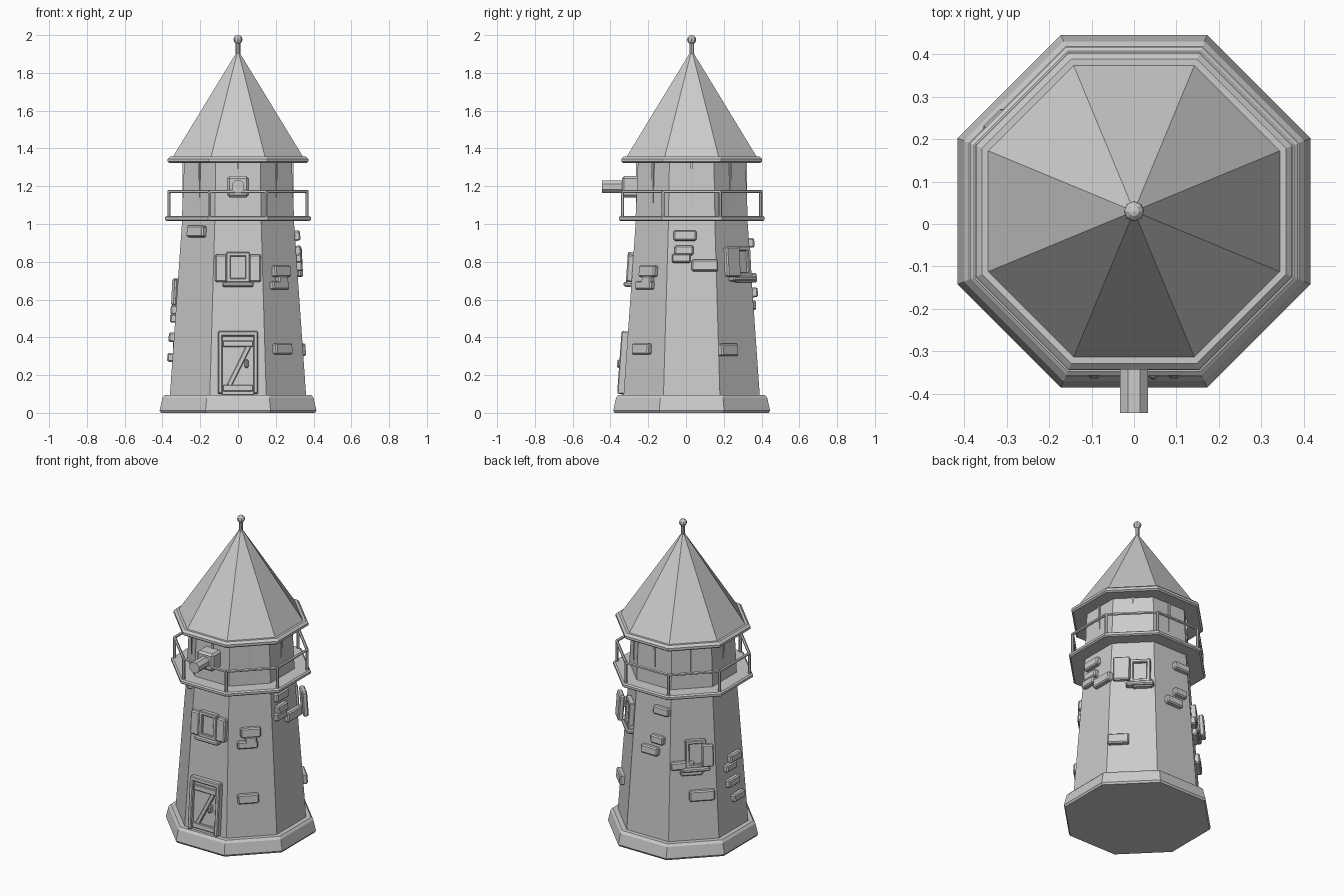
import bpy, bmesh, math
from mathutils import Matrix, Vector

cube = bpy.data.objects.get("Cube")
if cube:
    bpy.data.objects.remove(cube, do_unlink=True)

GREY = bpy.data.materials.new("plain grey")
GREY.use_nodes = True
GREY.diffuse_color = (0.6, 0.6, 0.6, 1)
GREY.node_tree.nodes["Principled BSDF"].inputs["Base Color"].default_value = (0.6, 0.6, 0.6, 1)

AXIS = Vector((0, 0.03, 0))      # tower axis
SLOPE = 0.07                     # inward lean of the wall
CORNER = math.cos(math.pi / 8)   # apothem / corner radius


def wall(z):
    return 0.367 - SLOPE * z


def add_object(name, bm, bevel=0):
    bmesh.ops.recalc_face_normals(bm, faces=bm.faces)
    mesh = bpy.data.meshes.new(name)
    bm.to_mesh(mesh)
    bm.free()
    mesh.materials.append(GREY)
    obj = bpy.data.objects.new(name, mesh)
    bpy.context.collection.objects.link(obj)
    if bevel:
        mod = obj.modifiers.new("soft edges", 'BEVEL')
        mod.width = bevel
        mod.segments = 1
    return obj


def octagon(name, profile):
    """Stack octagonal rings given as (apothem, height)."""
    bm = bmesh.new()
    rings = []
    for r, z in profile:
        rings.append([bm.verts.new(AXIS + Vector((
            r / CORNER * math.cos((i + 0.5) * math.pi / 4),
            r / CORNER * math.sin((i + 0.5) * math.pi / 4), z))) for i in range(8)])
    for a, b in zip(rings, rings[1:]):
        for i in range(8):
            j = (i + 1) % 8
            bm.faces.new((a[i], a[j], b[j], b[i]))
    bm.faces.new(rings[0])
    bm.faces.new(rings[-1])
    return add_object(name, bm)


def box(name, size, matrix, bevel=0):
    bm = bmesh.new()
    bmesh.ops.create_cube(bm, size=1, matrix=matrix @ Matrix.Diagonal((*size, 1)))
    return add_object(name, bm, bevel)


def on_wall(angle, side, z, out=0.0, roll=0.0):
    """Frame on a wall face: x outward, y to the right, z up the wall."""
    return (Matrix.Translation(AXIS) @ Matrix.Rotation(math.radians(angle), 4, 'Z')
            @ Matrix.Translation((wall(z) + out, side, z))
            @ Matrix.Rotation(-SLOPE, 4, 'Y') @ Matrix.Rotation(roll, 4, 'X'))


def plate(name, angle, side, z, w, h, out=0.008, depth=0.04, roll=0.0, bevel=0.007):
    return box(name, (depth, w, h), on_wall(angle, side, z, out, roll), bevel)


def cylinder(name, radius, start, end, sides=8, turn=0.0):
    start, end = Vector(start), Vector(end)
    d = end - start
    m = (Matrix.Translation((start + end) / 2) @ d.to_track_quat('Z', 'Y').to_matrix().to_4x4()
         @ Matrix.Rotation(turn, 4, 'Z'))
    bm = bmesh.new()
    bmesh.ops.create_cone(bm, cap_ends=True, segments=sides, radius1=radius,
                          radius2=radius, depth=d.length, matrix=m)
    return add_object(name, bm)


# Main tower body
octagon("base", [(0.408, 0), (0.415, 0.012), (0.4, 0.08), (0.388, 0.095)])
octagon("tower_wall", [(wall(0.09), 0.09), (wall(1.03), 1.03)])
octagon("balcony_floor", [(0.377, 1.015), (0.386, 1.022), (0.386, 1.036), (0.377, 1.043)])
octagon("lantern_room", [(0.297, 1.03), (0.284, 1.34)])
octagon("roof_eave", [(0.362, 1.322), (0.372, 1.33), (0.372, 1.345), (0.358, 1.358)])
octagon("roof", [(0.348, 1.35), (0.004, 1.915)])

# Finial
cylinder("finial_rod", 0.012, AXIS + Vector((0, 0, 1.88)), AXIS + Vector((0, 0, 1.97)))
bm = bmesh.new()
bmesh.ops.create_uvsphere(bm, u_segments=8, v_segments=6, radius=0.024,
                          matrix=Matrix.Translation(AXIS + Vector((0, 0, 1.976))))
add_object("finial_ball", bm)

# Balcony railing and lantern glazing bars
rail_r = 0.366 / CORNER
for i in range(8):
    a, b = (i + 0.5) * math.pi / 4, (i + 1.5) * math.pi / 4
    p = AXIS + Vector((rail_r * math.cos(a), rail_r * math.sin(a), 0))
    q = AXIS + Vector((rail_r * math.cos(b), rail_r * math.sin(b), 0))
    up, top = Vector((0, 0, 1.03)), Vector((0, 0, 1.172))
    cylinder("railing_post", 0.009, p + up, p + top, 6)
    cylinder("railing_bar", 0.009, p + top, q + top, 6)
    spin = Matrix.Translation(AXIS) @ Matrix.Rotation(i * math.pi / 4, 4, 'Z')
    box("glazing_bar", (0.014, 0.012, 0.24),
        spin @ Matrix.Translation((0.287, 0, 1.215)))

# Lamp on the front of the lantern room
box("lamp_housing", (0.115, 0.1, 0.112), Matrix.Translation((0, -0.29, 1.197)), 0.012)
cylinder("lamp_barrel", 0.033 / CORNER, (0, -0.445, 1.197), (0, -0.33, 1.197), 8, math.pi / 8)

# Door with frame, bracing and handle
F = 270
plate("door_panel", F, 0, 0.25, 0.17, 0.31, out=0.002, depth=0.02, bevel=0)
for s in (-1, 1):
    plate("door_jamb", F, s * 0.094, 0.265, 0.025, 0.33, out=0.012, depth=0.045, bevel=0.005)
plate("door_lintel", F, 0, 0.418, 0.212, 0.027, out=0.012, depth=0.045, bevel=0.005)
for z in (0.13, 0.365):
    plate("door_rail", F, 0, z, 0.16, 0.034, out=0.01, depth=0.03, bevel=0.004)
plate("door_brace", F, 0.005, 0.248, 0.026, 0.235, out=0.01, depth=0.028, roll=-0.46, bevel=0.004)
plate("door_handle", F, 0.045, 0.26, 0.02, 0.045, out=0.026, depth=0.04)


def window(angle, side, z, h):
    """Framed pane with a sill."""
    plate("window_pane", angle, side, z, 0.1, h - 0.02, out=0.004, depth=0.02, bevel=0)
    for s in (-1, 1):
        plate("window_stile", angle, side + s * 0.05, z, 0.022, h, out=0.01, bevel=0.004)
        plate("window_rail", angle, side, z + s * (h / 2 - 0.011), 0.12, 0.022, out=0.01, bevel=0.004)
    plate("window_sill", angle, side, z - h / 2 - 0.01, 0.165, 0.026, out=0.016, depth=0.05)


window(270, 0, 0.77, 0.16)
for s in (-1, 1):
    plate("window_shutter", 270, s * 0.091, 0.765, 0.062, 0.145, out=0.01)
window(45, 0.045, 0.8, 0.16)
plate("window_shutter", 45, -0.06, 0.8, 0.1, 0.16, out=0.052, depth=0.032)
window(135, 0.015, 0.64, 0.17)
plate("window_shutter", 135, 0.08, 0.64, 0.07, 0.14, out=0.05, depth=0.032)

# Raised stones: face angle -> (side, height, width, tall)
STONES = {
    0: [(-0.035, 0.938, 0.12, 0.054), (-0.04, 0.86, 0.1, 0.05),
        (-0.055, 0.818, 0.1, 0.046), (0.07, 0.78, 0.14, 0.06)],
    45: [(-0.08, 0.333, 0.125, 0.065), (0.06, 0.715, 0.12, 0.05)],
    90: [(0.07, 0.9, 0.11, 0.05), (0.05, 0.715, 0.09, 0.05), (0, 0.638, 0.12, 0.052)],
    135: [(-0.064, 0.57, 0.14, 0.05), (-0.01, 0.53, 0.13, 0.048),
          (0.05, 0.375, 0.15, 0.065)],
    180: [(0.04, 0.545, 0.11, 0.05), (-0.01, 0.5, 0.1, 0.045),
          (0.007, 0.4, 0.11, 0.05), (0.05, 0.293, 0.11, 0.046)],
    225: [(0, 0.96, 0.125, 0.06)],
    315: [(0, 0.75, 0.12, 0.06), (0, 0.7, 0.07, 0.05),
          (-0.02, 0.675, 0.12, 0.045), (-0.02, 0.338, 0.125, 0.058)],
}
for angle, stones in STONES.items():
    for side, z, w, h in stones:
        plate("wall_stone", angle, side, z, w, h)
